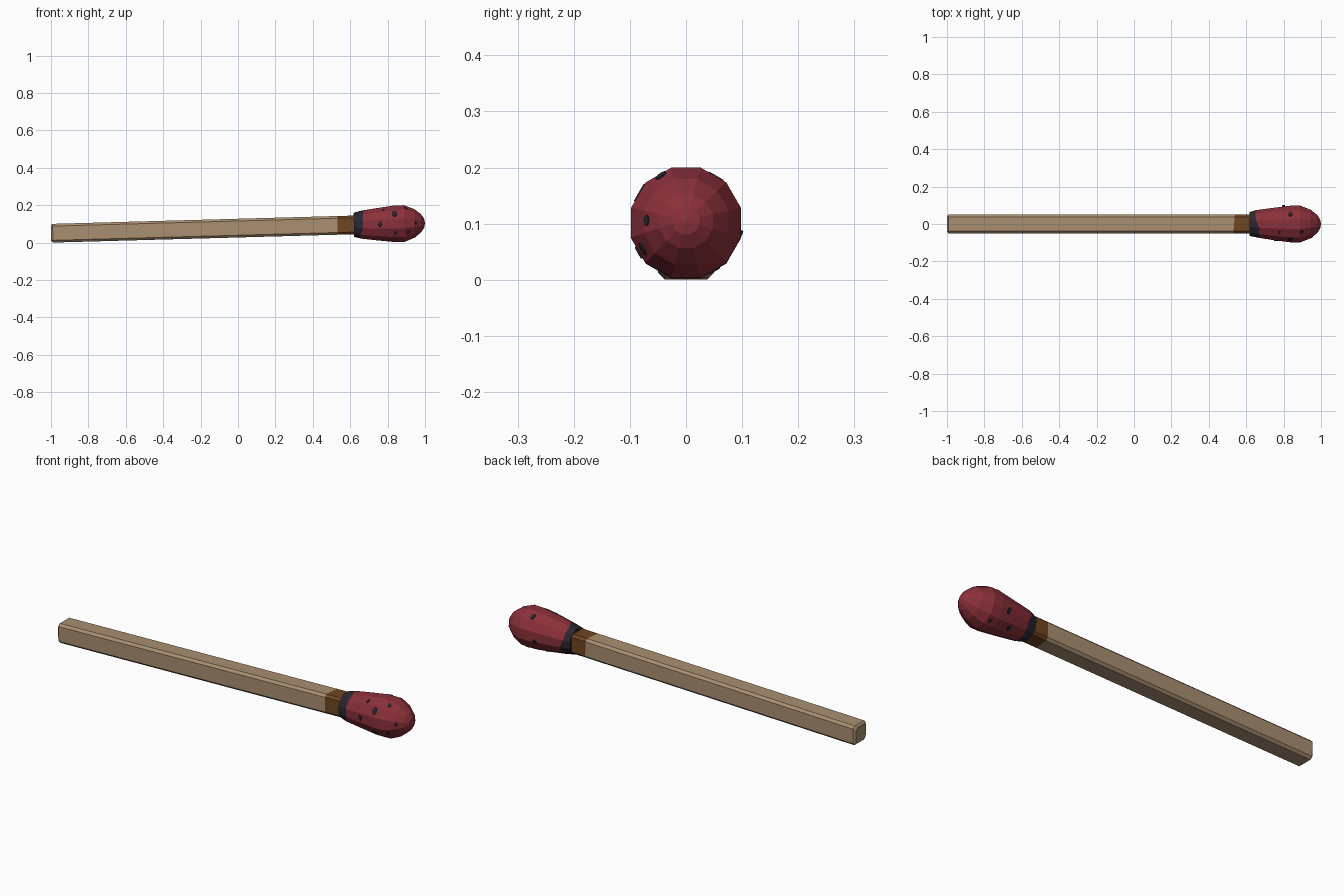
import bpy, bmesh, math, random
from mathutils import Vector, Matrix
from mathutils.bvhtree import BVHTree

if "Cube" in bpy.data.objects:
    bpy.data.objects.remove(bpy.data.objects["Cube"])

random.seed(4)

def mat(name, col):
    m = bpy.data.materials.new(name)
    m.diffuse_color = (*col, 1)
    m.use_nodes = True
    m.node_tree.nodes["Principled BSDF"].inputs["Base Color"].default_value = m.diffuse_color
    return m

WOOD = mat("pale wood", (0.40, 0.275, 0.165))
SCORCH = mat("scorched wood", (0.16, 0.062, 0.015))
RED = mat("match red", (0.26, 0.03, 0.042))
CHAR = mat("charcoal", (0.024, 0.020, 0.030))

# The whole match leans up slightly from its resting tail end
TILT = Matrix.Translation((-1, 0, 0.05)) @ Matrix.Rotation(-0.0275, 4, 'Y') @ Matrix.Translation((1, 0, 0))

def finish(name, bm, mats):
    bmesh.ops.recalc_face_normals(bm, faces=bm.faces)
    me = bpy.data.meshes.new(name)
    bm.to_mesh(me)
    bm.free()
    for m in mats:
        me.materials.append(m)
    ob = bpy.data.objects.new(name, me)
    ob.matrix_world = TILT
    bpy.context.collection.objects.link(ob)
    return ob

def loft(rings):
    """Skin closed rings of points, capping both ends."""
    bm = bmesh.new()
    vs = [[bm.verts.new(p) for p in ring] for ring in rings]
    n = len(vs[0])
    for k in range(len(vs) - 1):
        for i in range(n):
            j = (i + 1) % n
            f = bm.faces.new((vs[k][i], vs[k][j], vs[k + 1][j], vs[k + 1][i]))
            f.material_index = k
    bm.faces.new(vs[0][::-1]).material_index = 0
    bm.faces.new(vs[-1]).material_index = len(vs) - 2
    return bm

# Stick: chamfered square section, scorched near the head
def square(x, h, c=0.012, skew=0):
    a = h - c
    pts = [(a, h), (-a, h), (-h, a), (-h, -a), (-a, -h), (a, -h), (h, -a), (h, a)]
    return [(x + skew * y, y, z) for y, z in pts]

bm = loft([square(-1, 0.040), square(-0.99, 0.05), square(0.537, 0.05, skew=0.08), square(0.65, 0.05)])
for f in bm.faces:
    f.material_index = 1 if f.material_index == 2 else 0
finish("stick", bm, [WOOD, SCORCH])

# Head: twelve-sided bulb with a ragged charred collar at its base
def circle(x, r, jitter=0):
    R = r / math.cos(math.pi / 12)
    return [(x + random.uniform(-jitter, jitter), R * math.cos(a), R * math.sin(a))
            for a in (math.radians(15 + 30 * i) for i in range(12))]

profile = [(0.62, 0.064), (0.662, 0.074), (0.75, 0.087), (0.84, 0.098), (0.89, 0.098),
           (0.945, 0.076), (0.98, 0.048), (0.996, 0.024), (1.0, 0.003)]
bm = loft([circle(x, r, 0.013 if i == 1 else 0) for i, (x, r) in enumerate(profile)])
for f in bm.faces:
    f.material_index = 1 if f.material_index == 0 else 0
bmesh.ops.recalc_face_normals(bm, faces=bm.faces)
tree = BVHTree.FromBMesh(bm)
finish("match_head", bm, [RED, CHAR])

# Specks: thin charred discs on the head (x, angle from +y towards +z, radius)
specks = [(0.84, 147, 0.015), (0.76, 180, 0.012), (0.84, 212, 0.010), (0.91, 212, 0.010),
          (0.953, 178, 0.008), (0.84, 57, 0.013), (0.78, 122, 0.009), (0.90, 118, 0.010),
          (0.76, 300, 0.012), (0.87, 300, 0.010), (0.80, 345, 0.012)]
bm = bmesh.new()
for x, a, r in specks:
    d = Vector((0, math.cos(math.radians(a)), math.sin(math.radians(a))))
    p, n, _, _ = tree.ray_cast(Vector((x, 0, 0)) + d * 0.3, -d)
    m = Matrix.Translation(p + n * 0.0005) @ n.to_track_quat('Z', 'Y').to_matrix().to_4x4()
    bmesh.ops.create_cone(bm, cap_ends=True, segments=7, radius1=r * 1.1, radius2=r,
                          depth=0.004, matrix=m @ Matrix.Diagonal((0.8, 1.2, 1, 1)))
finish("charred_specks", bm, [CHAR])
